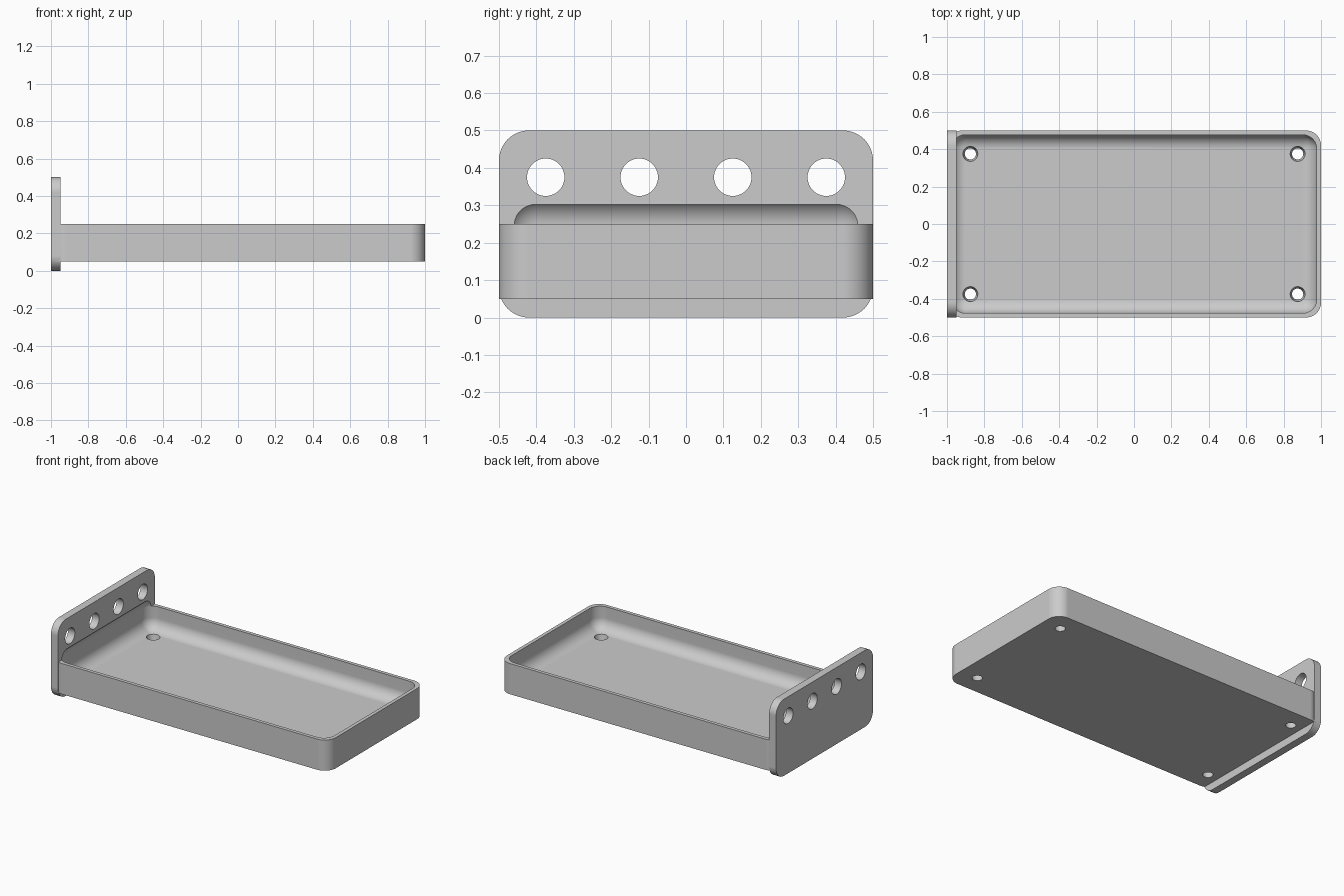
import bpy, bmesh
from math import radians
from mathutils import Matrix, Vector

if "Cube" in bpy.data.objects:
    bpy.data.objects.remove(bpy.data.objects["Cube"], do_unlink=True)

OUTER_RADIUS = 0.08
CAVITY_RADIUS = 0.075
WALL = 0.023
FLOOR = 0.1

grey = bpy.data.materials.new("light_grey")
grey.use_nodes = True
colour = (0.6, 0.6, 0.6, 1)
grey.diffuse_color = colour
grey.node_tree.nodes["Principled BSDF"].inputs["Base Color"].default_value = colour


def make_object(name, bm):
    mesh = bpy.data.meshes.new(name)
    bm.normal_update()
    bm.to_mesh(mesh)
    bm.free()
    mesh.materials.append(grey)
    obj = bpy.data.objects.new(name, mesh)
    bpy.context.collection.objects.link(obj)
    return obj


def rounded_box(name, low, high, axes, radius, trim_x=None):
    """Box whose edges running along the given axes are rounded."""
    low, high = Vector(low), Vector(high)
    bm = bmesh.new()
    bmesh.ops.create_cube(bm, size=1)
    for v in bm.verts:
        v.co = Vector((low[i] if v.co[i] < 0 else high[i]) for i in range(3))
    edges = [e for e in bm.edges
             if any(abs((e.verts[0].co - e.verts[1].co)[a]) > 1e-5 for a in axes)]
    bmesh.ops.bevel(bm, geom=edges, offset=radius, offset_type='OFFSET',
                    segments=12, profile=0.5, affect='EDGES')
    if trim_x is not None:
        bmesh.ops.bisect_plane(bm, geom=bm.verts[:] + bm.edges[:] + bm.faces[:],
                               plane_co=(trim_x, 0, 0), plane_no=(-1, 0, 0),
                               clear_outer=True)
        bmesh.ops.holes_fill(bm, edges=[e for e in bm.edges if e.is_boundary])
    return make_object(name, bm)


def cone(name, centre, r_low, r_high, depth, turn=Matrix()):
    bm = bmesh.new()
    bmesh.ops.create_cone(bm, cap_ends=True, segments=48, radius1=r_low,
                          radius2=r_high, depth=depth,
                          matrix=Matrix.Translation(centre) @ turn)
    return make_object(name, bm)


def combine(target, other, operation):
    bpy.context.view_layer.objects.active = target
    mod = target.modifiers.new(operation, 'BOOLEAN')
    mod.operation = operation
    mod.solver = 'EXACT'
    mod.object = other
    bpy.ops.object.modifier_apply(modifier=mod.name)
    bpy.data.objects.remove(other, do_unlink=True)


# Tray body joined to the upright end plate
tray = rounded_box("tray_with_end_plate", (-1, -0.5, 0.05), (1, 0.5, 0.25), [2],
                   OUTER_RADIUS, trim_x=-0.97)
plate = rounded_box("end_plate", (-1, -0.5, 0), (-0.95, 0.5, 0.5), [0], OUTER_RADIUS)
combine(tray, plate, 'UNION')

# Round-bottomed cavity, which also bites a shallow recess into the plate
cavity = rounded_box("cavity", (-1 + WALL, -0.5 + WALL, FLOOR),
                     (1 - WALL, 0.5 - WALL, 0.32), [0, 1, 2], CAVITY_RADIUS)
combine(tray, cavity, 'DIFFERENCE')

# Row of round holes through the plate
sideways = Matrix.Rotation(radians(90), 4, 'Y')
for y in (-0.375, -0.125, 0.125, 0.375):
    combine(tray, cone("plate_hole", (-0.975, y, 0.375), 0.05, 0.05, 0.2, sideways),
            'DIFFERENCE')

# Tapered drain holes in the floor corners
for x in (-0.875, 0.875):
    for y in (-0.375, 0.375):
        combine(tray, cone("drain_hole", (x, y, 0.075), 0.026, 0.044, 0.09), 'DIFFERENCE')

# Smooth fillets, crisp rims
bpy.ops.object.select_all(action='DESELECT')
tray.select_set(True)
bpy.context.view_layer.objects.active = tray
bpy.ops.object.shade_smooth_by_angle(angle=radians(30))
weighted = tray.modifiers.new("weighted_normals", 'WEIGHTED_NORMAL')
weighted.keep_sharp = True
